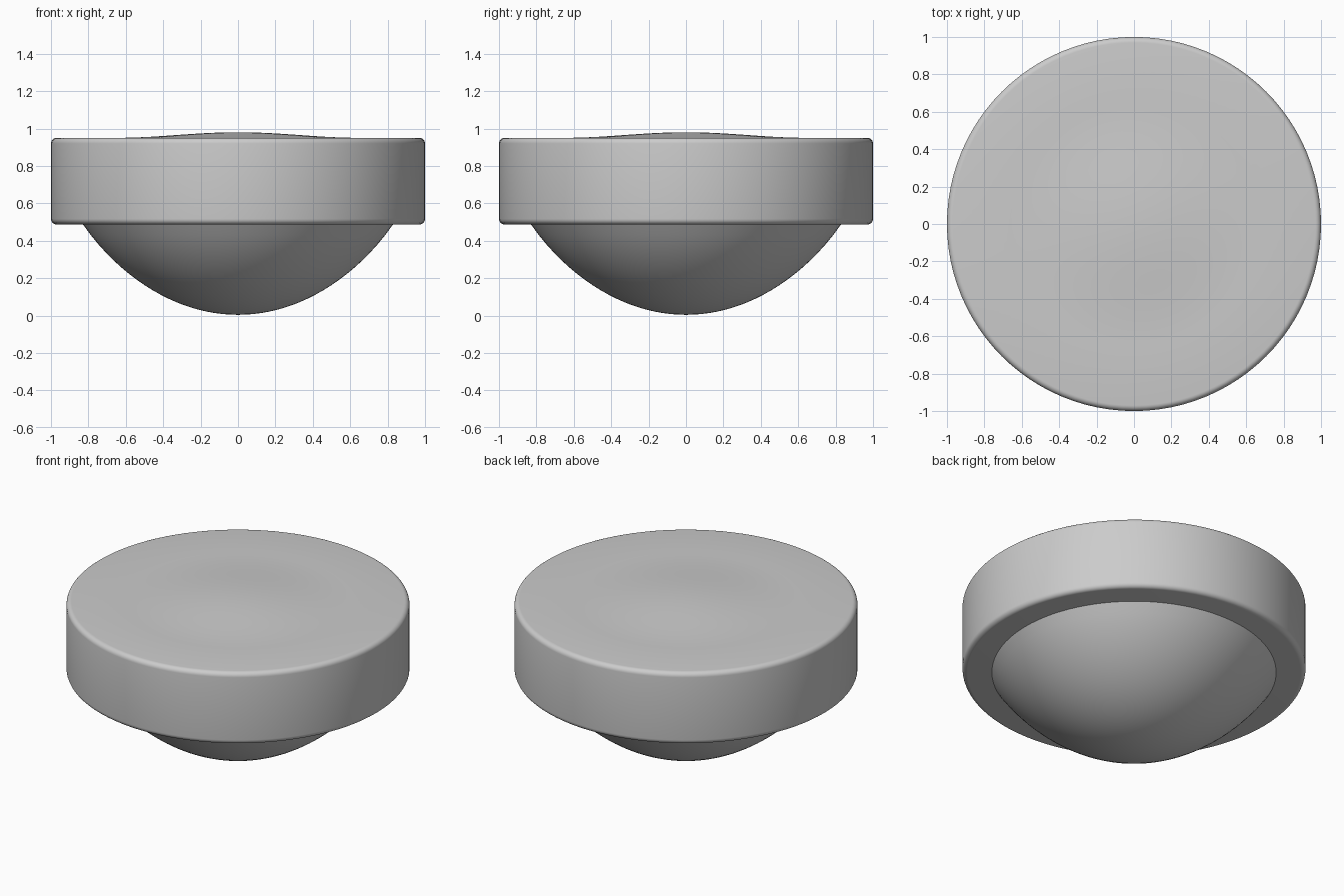
import bpy
import bmesh
import math
from mathutils import Matrix, Vector

cube = bpy.data.objects.get("Cube")
if cube:
    bpy.data.objects.remove(cube, do_unlink=True)

grey = bpy.data.materials.new("plain grey")
grey.use_nodes = True
colour = (0.6, 0.6, 0.6, 1)
grey.diffuse_color = colour
grey.node_tree.nodes["Principled BSDF"].inputs["Base Color"].default_value = colour


def revolve(name, profile, steps=96):
    """Spin an (r, z) profile around the z axis."""
    bm = bmesh.new()
    verts = [bm.verts.new((r, 0, z)) for r, z in profile]
    edges = [bm.edges.new(pair) for pair in zip(verts, verts[1:])]
    bmesh.ops.spin(bm, geom=verts + edges, cent=(0, 0, 0), axis=(0, 0, 1),
                   angle=math.tau, steps=steps, use_duplicate=False)
    bmesh.ops.remove_doubles(bm, verts=bm.verts, dist=0.0005)
    bmesh.ops.recalc_face_normals(bm, faces=bm.faces)
    mesh = bpy.data.meshes.new(name)
    bm.to_mesh(mesh)
    bm.free()
    mesh.materials.append(grey)
    obj = bpy.data.objects.new(name, mesh)
    bpy.context.collection.objects.link(obj)
    bpy.ops.object.select_all(action="DESELECT")
    obj.select_set(True)
    bpy.context.view_layer.objects.active = obj
    bpy.ops.object.shade_smooth_by_angle(angle=math.radians(40))
    return obj


def corner(r, z, radius, start):
    """Quarter-circle fillet around a centre, turning clockwise."""
    angles = [math.radians(start - 90 * i / 6) for i in range(7)]
    return [(r + radius * math.cos(a), z + radius * math.sin(a)) for a in angles]


# Rounded disc with a shallow bell-shaped swell on top
TOP, BASE, FILLET = 0.95, 0.487, 0.03
swell = [(0.66 * i / 14, TOP + 0.015 * (1 + math.cos(math.pi * i / 14)))
         for i in range(15)]
disc = swell
disc += corner(1 - FILLET, TOP - FILLET, FILLET, 90)
disc += corner(1 - FILLET, BASE + FILLET, FILLET, 0)
disc += [(0, BASE)]
revolve("disc_body", disc)

# Bowl-shaped dome underneath, between a sphere and a paraboloid
RIM, DEPTH = 0.83, 0.485
R = (RIM ** 2 + DEPTH ** 2) / (2 * DEPTH)
dome = []
for i in range(21):
    r = RIM * i / 20
    sphere = R - math.sqrt(R * R - r * r)
    bowl = DEPTH * (r / RIM) ** 2
    dome.append((r, 0.004 + (sphere + bowl) / 2))
dome.append((0, dome[-1][1]))
revolve("lower_dome", dome)
